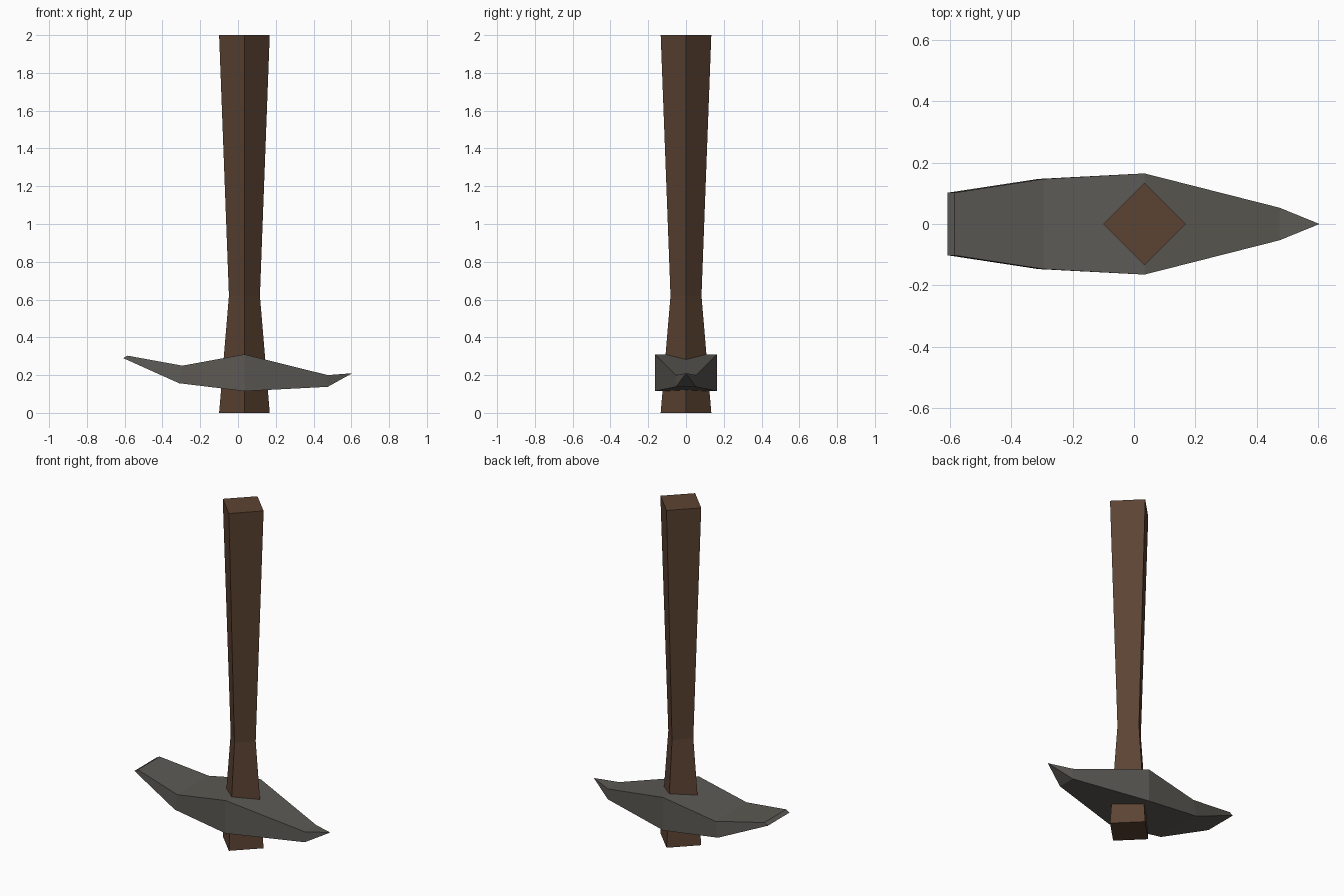
import bpy, bmesh
from mathutils import Vector

if "Cube" in bpy.data.objects:
    bpy.data.objects.remove(bpy.data.objects["Cube"])


def material(name, rgb):
    m = bpy.data.materials.new(name)
    m.diffuse_color = (*rgb, 1)
    m.use_nodes = True
    m.node_tree.nodes["Principled BSDF"].inputs["Base Color"].default_value = m.diffuse_color
    return m


def loft(name, rings, mat):
    """Skin four-sided rings into a closed flat-shaded solid."""
    bm = bmesh.new()
    loops = [[bm.verts.new(Vector(p)) for p in r] for r in rings]
    for a, b in zip(loops, loops[1:]):
        for i in range(4):
            j = (i + 1) % 4
            bm.faces.new((a[i], a[j], b[j], b[i]))
    bm.faces.new(loops[0])
    bm.faces.new(loops[-1])
    # Collapse the pointed end where ring corners coincide
    bmesh.ops.remove_doubles(bm, verts=bm.verts, dist=0.0005)
    bmesh.ops.recalc_face_normals(bm, faces=bm.faces)
    me = bpy.data.meshes.new(name)
    bm.to_mesh(me)
    bm.free()
    me.materials.append(mat)
    ob = bpy.data.objects.new(name, me)
    bpy.context.collection.objects.link(ob)
    return ob


wood = material("dark brown wood", (0.107, 0.057, 0.033))
stone = material("dark grey stone", (0.107, 0.101, 0.089))
CX = 0.034

# Handle: diamond section, waisted above the head (height, half diagonal)
loft("handle", [[(CX + r, 0, z), (CX, r, z), (CX - r, 0, z), (CX, -r, z)]
                for z, r in ((0, 0.134), (0.62, 0.082), (2, 0.134))], wood)

# Pick head: (top x, top z, bottom x, bottom z, half width), chisel to point
sections = [(-0.585, 0.303, -0.608, 0.29, 0.102),
            (-0.295, 0.25, -0.312, 0.157, 0.147),
            (CX, 0.31, CX, 0.115, 0.165),
            (0.475, 0.2, 0.475, 0.138, 0.053),
            (0.605, 0.21, 0.605, 0.21, 0)]
loft("pick_head", [[(tx, -w, tz), (tx, w, tz), (bx, w, bz), (bx, -w, bz)]
                   for tx, tz, bx, bz, w in sections], stone)
